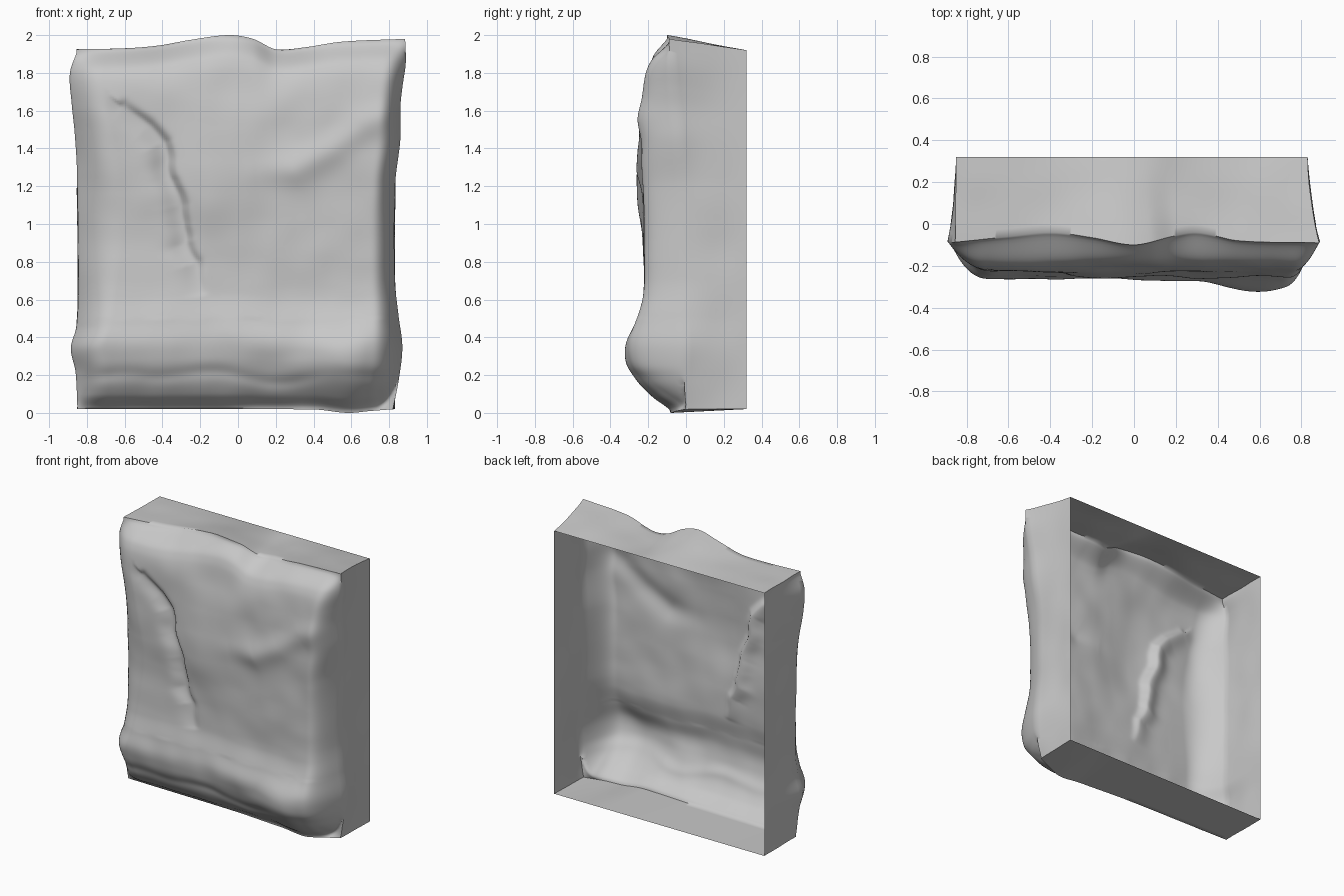
import bpy, bmesh, math
from mathutils import Vector, noise

if "Cube" in bpy.data.objects:
    bpy.data.objects.remove(bpy.data.objects["Cube"])

NX, NZ, NW = 150, 170, 10
BACK_Y = 0.32


def curve(pts, t):
    """Smoothed piecewise curve through (t, value) points."""
    if t <= pts[0][0]:
        return pts[0][1]
    n = len(pts)
    for i in range(n - 1):
        (a, p), (b, q) = pts[i], pts[i + 1]
        if t <= b:
            def slope(k):
                lo, hi = pts[max(k - 1, 0)], pts[min(k + 1, n - 1)]
                return (hi[1] - lo[1]) / (hi[0] - lo[0])
            h, s = b - a, (t - a) / (b - a)
            return ((2*s**3 - 3*s*s + 1) * p + (s**3 - 2*s*s + s) * h * slope(i)
                    + (3*s*s - 2*s**3) * q + (s**3 - s*s) * h * slope(i + 1))
    return pts[-1][1]


# Outline of the slab and its front profile
LEFT = [(0, -.85), (.2, -.86), (.33, -.885), (.45, -.855), (.7, -.845), (1.3, -.853),
        (1.5, -.865), (1.65, -.88), (1.82, -.89), (1.93, -.855)]
RIGHT = [(0, .82), (.15, .85), (.33, .87), (.5, .85), (.7, .83), (1.2, .832),
         (1.45, .86), (1.62, .86), (1.72, .87), (1.85, .888), (1.98, .885)]
TOP = [(-.85, 1.925), (-.6, 1.93), (-.42, 1.945), (-.25, 1.975), (-.05, 2.0), (.08, 1.98),
       (.2, 1.925), (.35, 1.935), (.55, 1.965), (.88, 1.98)]
BOTTOM = [(-.85, .02), (.4, .018), (.58, 0), (.7, .01), (.83, .02)]
PROFILE = [(0, -.075), (.05, -.125), (.12, -.18), (.2, -.222), (.28, -.25), (.38, -.268),
           (.48, -.25), (.62, -.222), (.9, -.225), (1.2, -.235), (1.5, -.235), (1.7, -.228),
           (1.82, -.21), (1.9, -.175), (1.96, -.13), (2, -.08)]
TOP_LIP = [(-.88, -.09), (-.6, -.06), (-.4, -.04), (-.2, -.065), (0, -.1), (.18, -.06),
           (.3, -.04), (.5, -.08), (.88, -.09)]
BOTTOM_LIP = [(-.85, -.04), (0, -.06), (.58, -.08), (.83, 0)]
LEFT_EDGE = [(0, -.04), (.3, -.07), (.6, -.05), (1.3, -.05), (1.7, -.08), (2, -.09)]
RIGHT_EDGE = [(0, 0), (.5, -.01), (1.2, -.015), (1.6, -.05), (1.85, -.085), (2, -.09)]
CRACK = [(-.6, 1.62), (-.47, 1.52), (-.39, 1.43), (-.36, 1.25), (-.3, 1.1),
         (-.28, .9), (-.22, .8), (-.2, .62)]
RIDGE = [(.1, 1.27), (.3, 1.29), (.5, 1.4), (.66, 1.52), (.85, 1.6)]


def line_dist(path, x, z):
    """Signed distance to a polyline and position along it (0..1)."""
    best, along = 9, 0
    p = Vector((x, z))
    for i in range(len(path) - 1):
        a, b = Vector(path[i]), Vector(path[i + 1])
        d = b - a
        t = max(0, min(1, (p - a).dot(d) / d.dot(d)))
        off = p - (a + d * t)
        if off.length < abs(best):
            side = 1 if d.x * off.y - d.y * off.x > 0 else -1
            best, along = side * off.length, (i + t) / (len(path) - 1)
    return best, along


def blob(x, z, cx, cz, rx, rz):
    return math.exp(-((x - cx) / rx) ** 2 - ((z - cz) / rz) ** 2)


def front_y(x, z, v, xl, xr):
    y = curve(PROFILE, 2 * v)
    # forward bulge low on the right, broad hollows and lumps
    y -= .07 * blob(x, z, .6, .27, .2, .16)
    y += .02 * blob(x, z, .0, 1.75, .2, .14)
    y += .012 * blob(x, z, .22, 1.5, .16, .13) + .015 * blob(x, z, .6, 1.2, .18, .14)
    # left panel sits back, plateau right of the crack stands forward
    y += .02 * blob(x, z, -.6, 1.15, .25, .45) - .025 * blob(x, z, -.15, 1.2, .22, .3)
    # soft diagonal ridge at upper right
    d, t = line_dist(RIDGE, x, z)
    y -= .022 * min(1, t * 3 + .3) * math.exp(-(d / .08) ** 2)
    # long crack, steep on its right
    d, t = line_dist(CRACK, x + .02 * noise.noise(Vector((0, 3, z * 9))), z)
    strength = max(0, math.sin(math.pi * min(1, .08 + t * .92))) ** .6
    y += .045 * strength * math.exp(-(d / (.03 if d > 0 else .075)) ** 2)
    # broken ledge along the foot
    ledge = .2 + .1 * noise.noise(Vector((x * 2, 0, 7)))
    fade = .5 + .8 * noise.noise(Vector((x * 3, 4, 0)))
    y += .014 * max(0, fade) * math.exp(-((z - ledge) / .035) ** 2)
    # weathering
    p = Vector((x, 0, z))
    rough = 2 if z < .5 else 1
    y += .014 * noise.noise(p * 2.6) + .004 * rough * noise.noise(p * 6)
    # left and right borders round back to the side walls
    if x < 0:
        edge = curve(LEFT_EDGE, z)
        k = 1 - (x - xl) / (.17 + .08 * blob(0, z, 0, 1.05, 1, .45))
        power = 2.1
    else:
        edge = curve(RIGHT_EDGE, z)
        k = 1 - (xr - x) / (.13 + .03 * blob(0, z, 0, .3, 1, .25))
        corner = max(0, 1 - z / .25) * max(0, min(1, (x - .5) / .25))
        k = min(1, math.hypot(max(0, k), corner))
        power = 2.6
    edge += .012 * noise.noise(Vector((x, 0, z * 4)))
    k = max(0, k)
    if y < edge:
        y = edge + (y - edge) * (1 - k ** power)
    # uneven top and bottom lips
    s = max(0, (v - .94) / .06) ** 2
    y += (curve(TOP_LIP, x) - y) * s
    s = max(0, 1 - v / .04) ** 2
    y += (curve(BOTTOM_LIP, x) - y) * s
    return max(-.328, y)


bm = bmesh.new()

# Weathered front
grid = []
for j in range(NZ + 1):
    row, v = [], j / NZ
    for i in range(NX + 1):
        u = i / NX
        xl, xr = curve(LEFT, v * 1.95), curve(RIGHT, v * 1.98)
        x = xl + (xr - xl) * u
        zb, zt = curve(BOTTOM, x), curve(TOP, x)
        z = zb + (zt - zb) * v
        row.append(bm.verts.new((x, front_y(x, z, v, xl, xr), z)))
    grid.append(row)
for j in range(NZ):
    for i in range(NX):
        bm.faces.new((grid[j][i], grid[j][i + 1], grid[j + 1][i + 1], grid[j + 1][i]))

# Side, top and bottom walls running to the open back
loop = ([(i, 0) for i in range(NX)] + [(NX, j) for j in range(NZ)]
        + [(i, NZ) for i in range(NX, 0, -1)] + [(0, j) for j in range(NZ, 0, -1)])
ring = [grid[j][i] for i, j in loop]
start = [r.co.copy() for r in ring]
for k in range(1, NW + 1):
    t = k / NW
    new = []
    for (i, j), s in zip(loop, start):
        end = Vector((-.85 + 1.68 * i / NX, BACK_Y, .02 + 1.9 * j / NZ))
        c = s.lerp(end, t)
        c.x = s.x + (end.x - s.x) * (1 - (1 - t) ** 1.8)
        wob = .01 * math.sin(math.pi * t) * noise.noise(c * 4)
        c.x += wob if i in (0, NX) else 0
        c.z += wob if j == NZ else 0
        new.append(bm.verts.new(c))
    n = len(ring)
    for a in range(n):
        b = (a + 1) % n
        bm.faces.new((ring[b], ring[a], new[a], new[b]))
    ring = new

mesh = bpy.data.meshes.new("stone_slab")
bm.to_mesh(mesh)
bm.free()
slab = bpy.data.objects.new("stone_slab", mesh)
bpy.context.collection.objects.link(slab)

stone = bpy.data.materials.new("grey stone")
stone.diffuse_color = (.58, .58, .58, 1)
stone.use_nodes = True
stone.node_tree.nodes["Principled BSDF"].inputs["Base Color"].default_value = stone.diffuse_color
mesh.materials.append(stone)

bpy.context.view_layer.objects.active = slab
slab.select_set(True)
bpy.ops.object.shade_smooth_by_angle(angle=math.radians(60))
